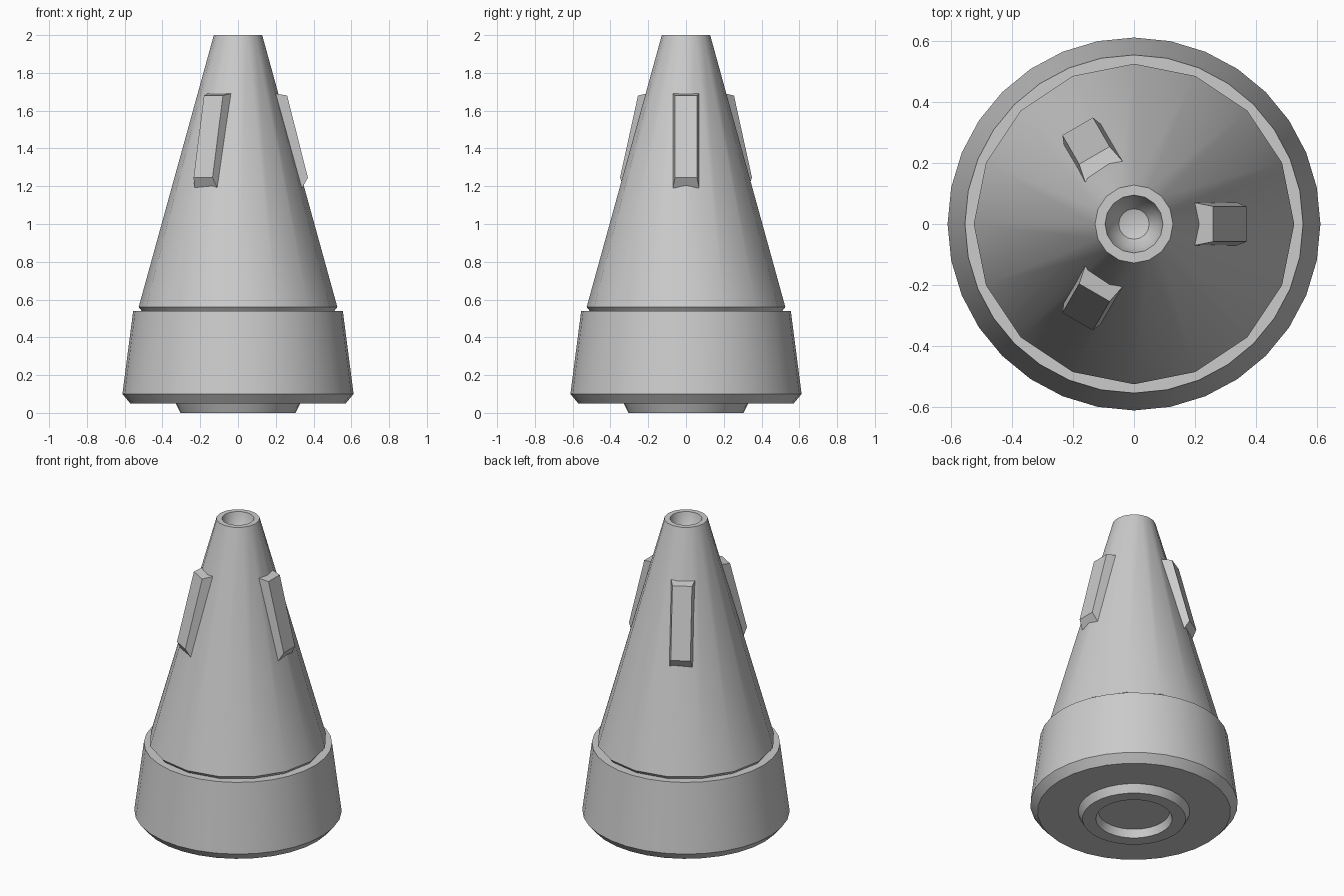
import bpy, bmesh
from math import sin, cos, pi, radians

if "Cube" in bpy.data.objects:
    bpy.data.objects.remove(bpy.data.objects["Cube"])


def finish(name, verts, faces, smooth=None):
    mesh = bpy.data.meshes.new(name)
    mesh.from_pydata(verts, [], faces)
    bm = bmesh.new()
    bm.from_mesh(mesh)
    bmesh.ops.remove_doubles(bm, verts=bm.verts, dist=1e-5)
    bmesh.ops.recalc_face_normals(bm, faces=bm.faces)
    bm.to_mesh(mesh)
    bm.free()
    obj = bpy.data.objects.new(name, mesh)
    bpy.context.collection.objects.link(obj)
    if smooth:
        bpy.ops.object.select_all(action='DESELECT')
        obj.select_set(True)
        bpy.context.view_layer.objects.active = obj
        bpy.ops.object.shade_smooth_by_angle(angle=radians(smooth))
    return obj


def lathe(name, profile, sides, smooth=30):
    """Spin (radius, z) points round z; radius 0 closes an end."""
    verts, faces, rings = [], [], []
    for r, z in profile:
        if r == 0:
            rings.append([len(verts)] * sides)
            verts.append((0, 0, z))
        else:
            rings.append(list(range(len(verts), len(verts) + sides)))
            verts += [(r * cos(2 * pi * i / sides), r * sin(2 * pi * i / sides), z)
                      for i in range(sides)]
    for a, b in zip(rings, rings[1:]):
        for i in range(sides):
            j = (i + 1) % sides
            faces.append(list(dict.fromkeys((a[i], a[j], b[j], b[i]))))
    return finish(name, verts, faces, smooth)


# Tall cone with a rounded socket in its tip
lathe("cone_body", [(0, 0.54), (0.51, 0.54), (0.526, 0.56), (0.128, 2.0),
                    (0.095, 2.0), (0.08, 1.93), (0.05, 1.89), (0, 1.875)], 16)

# Wide collar with chamfered lower edge
lathe("base_collar", [(0, 0.05), (0.57, 0.05), (0.612, 0.10), (0.555, 0.54),
                      (0, 0.54)], 32)

# Ring-shaped foot under the collar
lathe("foot_ring", [(0.33, 0.05), (0.305, 0), (0.225, 0), (0.21, 0.05)], 32)

# Three tapered fins, base sunk into the cone
side = [(0.175, 1.695, 0.075), (0.26, 1.68, 0.058),
        (0.37, 1.245, 0.058), (0.325, 1.165, 0.075)]
for n in range(3):
    a = n * 2 * pi / 3
    verts = [(x * cos(a) - s * w * sin(a), x * sin(a) + s * w * cos(a), z)
             for s in (-1, 1) for x, z, w in side]
    faces = [(0, 1, 2, 3), (4, 5, 6, 7)]
    faces += [(i, (i + 1) % 4, (i + 1) % 4 + 4, i + 4) for i in range(4)]
    finish(f"fin_{n + 1}", verts, faces)
